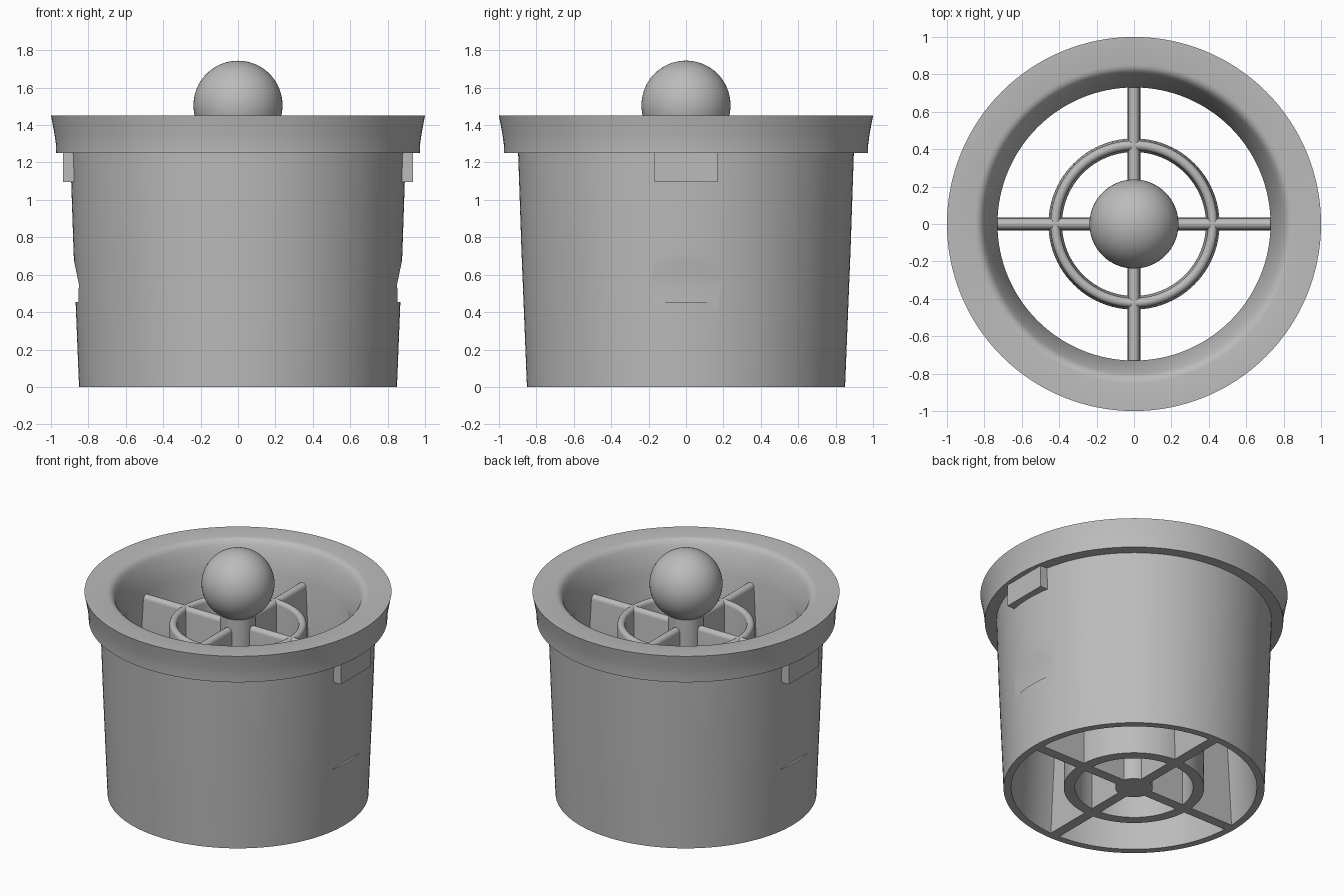
import bpy, bmesh, math
from mathutils import Matrix

cube = bpy.data.objects.get("Cube")
if cube:
    bpy.data.objects.remove(cube, do_unlink=True)

grey = bpy.data.materials.new("plain_grey")
grey.use_nodes = True
grey.diffuse_color = (0.5, 0.5, 0.5, 1)
grey.node_tree.nodes["Principled BSDF"].inputs["Base Color"].default_value = (0.5, 0.5, 0.5, 1)


def add_object(name, bm):
    bmesh.ops.recalc_face_normals(bm, faces=bm.faces)
    mesh = bpy.data.meshes.new(name)
    bm.to_mesh(mesh)
    bm.free()
    obj = bpy.data.objects.new(name, mesh)
    mesh.materials.append(grey)
    bpy.context.collection.objects.link(obj)
    return obj


def smooth(obj, angle=30):
    bpy.ops.object.select_all(action='DESELECT')
    obj.select_set(True)
    bpy.context.view_layer.objects.active = obj
    bpy.ops.object.shade_smooth_by_angle(angle=math.radians(angle))


def lathe(name, profile, steps=96):
    """Revolve a closed (radius, z) loop about the z axis."""
    bm = bmesh.new()
    rings = []
    for i in range(steps):
        a = 2 * math.pi * i / steps
        rings.append([bm.verts.new((r * math.cos(a), r * math.sin(a), z)) for r, z in profile])
    n = len(profile)
    for i in range(steps):
        a, b = rings[i], rings[(i + 1) % steps]
        for j in range(n):
            k = (j + 1) % n
            bm.faces.new((a[j], b[j], b[k], a[k]))
    return add_object(name, bm)


def prism(name, outline, start, end, turn=0):
    """Extrude a (y, z) outline along x, then turn it about z."""
    bm = bmesh.new()
    a = [bm.verts.new((start, y, z)) for y, z in outline]
    b = [bm.verts.new((end, y, z)) for y, z in outline]
    bm.faces.new(a)
    bm.faces.new(b)
    for i in range(len(a)):
        k = (i + 1) % len(a)
        bm.faces.new((a[i], a[k], b[k], b[i]))
    bm.transform(Matrix.Rotation(turn, 4, 'Z'))
    return add_object(name, bm)


def rib_outline(centre, foot, head, top):
    """Tapered rib section with a rounded top."""
    arc = [(centre + head * math.cos(t * math.pi / 8),
            top - head + head * math.sin(t * math.pi / 8)) for t in range(9)]
    return [(centre - foot, 0), (centre + foot, 0)] + arc


# Tapered shell with flared collar and funnel mouth
shell = lathe("shell", [
    (0.80, 0), (0.85, 0), (0.866, 0.40), (0.879, 0.72), (0.897, 1.25),
    (0.972, 1.25), (0.974, 1.30), (0.981, 1.35), (0.99, 1.40), (1.0, 1.45),
    (0.85, 1.45), (0.832, 1.446), (0.816, 1.435), (0.802, 1.415),
    (0.79, 1.385), (0.73, 1.25)], 128)

# Shallow finger scoops cut into both sides
scoop = [(0.853, 0.455), (0.851, 0.55), (0.878, 0.68), (1.1, 0.68), (1.1, 0.455)]
for side in (1, -1):
    cutter = prism("scoop_cutter", scoop, -0.3, 0.3, -side * math.pi / 2)
    # The outline's first axis now points along x on the chosen side
    cutter.hide_render = True
    cut = shell.modifiers.new("scoop", 'BOOLEAN')
    cut.operation = 'DIFFERENCE'
    cut.solver = 'EXACT'
    cut.object = cutter
    bpy.context.view_layer.objects.active = shell
    bpy.ops.object.modifier_apply(modifier=cut.name)
    bpy.data.objects.remove(cutter, do_unlink=True)
smooth(shell)

# Side tabs under the collar
for side, label in ((1, "left"), (-1, "right")):
    x0, x1 = sorted((side * 0.85, side * 0.935))
    prism(label + "_tab", [(-0.168, 1.095), (0.168, 1.095), (0.168, 1.252), (-0.168, 1.252)], x0, x1)

# Crossing ribs and the ring that joins them
for i, label in enumerate(("left", "back", "right", "front")):
    rib = prism(label + "_rib", rib_outline(0, 0.036, 0.029, 1.235), 0, 0.815, i * math.pi / 2)
    smooth(rib)
smooth(lathe("inner_ring", rib_outline(0.417, 0.036, 0.025, 1.235)))
bpy.data.objects["inner_ring"].scale = (1.01, 1.01, 1)

# Centre post
bm = bmesh.new()
bmesh.ops.create_cone(bm, cap_ends=True, segments=48, radius1=0.122, radius2=0.115, depth=1.4,
                      matrix=Matrix.Translation((0, 0, 0.7)))
smooth(add_object("centre_post", bm))

# Ball on top of the post
bm = bmesh.new()
bmesh.ops.create_uvsphere(bm, u_segments=64, v_segments=32, radius=0.238,
                          matrix=Matrix.Translation((0, 0, 1.506)))
smooth(add_object("ball", bm))
